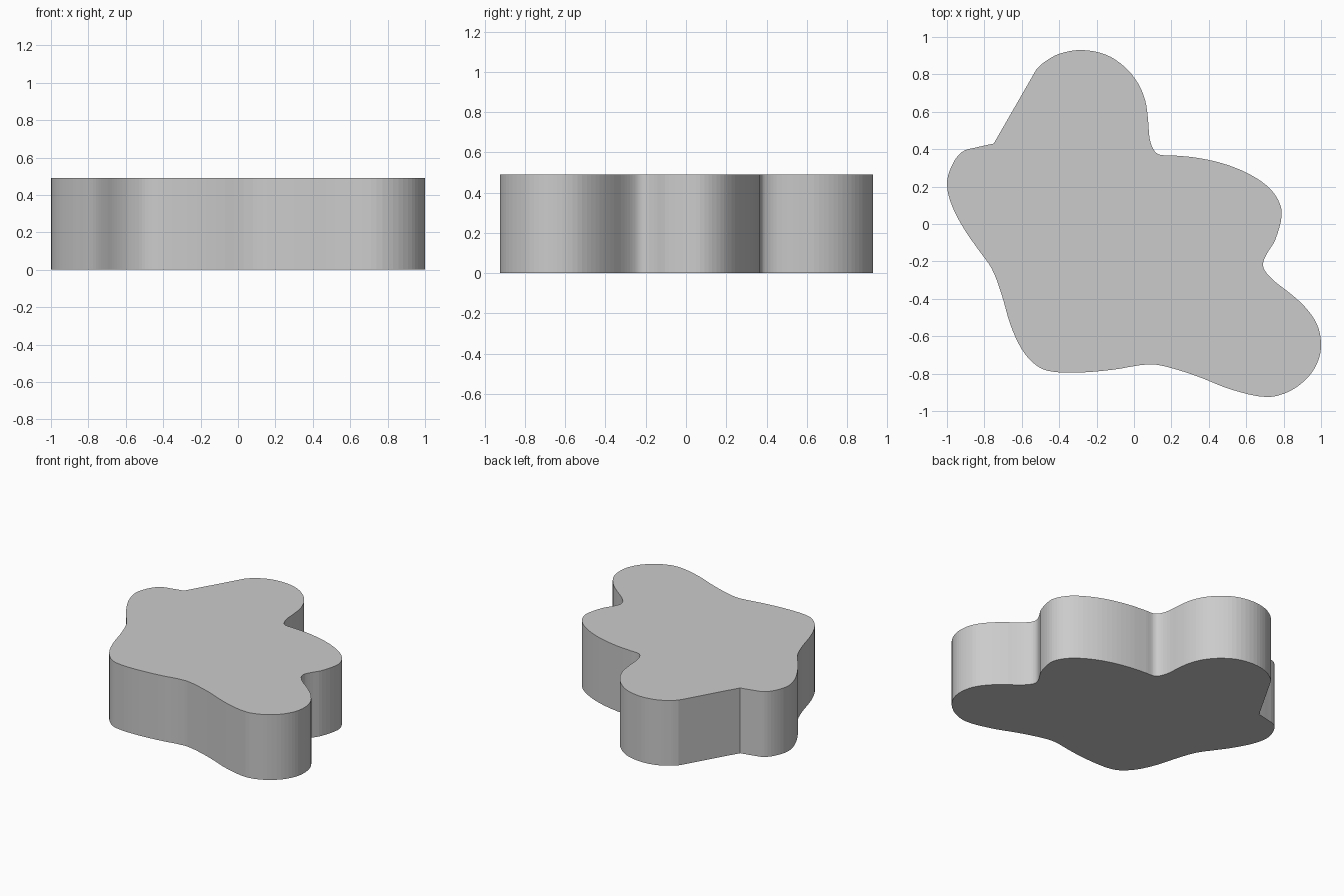
import bpy, bmesh
from mathutils import Vector
from mathutils.geometry import interpolate_bezier

if "Cube" in bpy.data.objects:
    bpy.data.objects.remove(bpy.data.objects["Cube"])

HEIGHT = 0.49
STEPS = 4

# Outline knots seen from above, counter-clockwise
KNOTS = [
    (-0.75, 0.43), (-0.84, 0.41), (-0.92, 0.385), (-0.975, 0.31), (-1.0, 0.21),
    (-0.97, 0.09), (-0.90, -0.04), (-0.83, -0.14), (-0.76, -0.24), (-0.71, -0.37),
    (-0.66, -0.54), (-0.60, -0.67), (-0.53, -0.75), (-0.46, -0.785), (-0.32, -0.795),
    (-0.12, -0.78), (0.08, -0.75), (0.18, -0.765), (0.34, -0.815), (0.52, -0.885),
    (0.71, -0.925), (0.83, -0.895), (0.93, -0.82), (0.985, -0.73), (1.0, -0.64),
    (0.98, -0.54), (0.92, -0.45), (0.84, -0.375), (0.75, -0.305), (0.70, -0.25),
    (0.69, -0.21), (0.71, -0.16), (0.755, -0.085), (0.79, 0.05), (0.77, 0.13),
    (0.71, 0.205), (0.60, 0.275), (0.47, 0.325), (0.33, 0.355), (0.20, 0.367),
    (0.14, 0.37), (0.11, 0.39), (0.085, 0.45), (0.075, 0.56), (0.06, 0.66),
    (0.02, 0.755), (-0.05, 0.84), (-0.15, 0.905), (-0.28, 0.93), (-0.40, 0.91),
    (-0.48, 0.865), (-0.52, 0.83),
]
CORNERS = {0, len(KNOTS) - 1}  # ends of the straight edge


def smooth_outline(knots):
    pts = [Vector((x, y, 0)) for x, y in knots]
    n = len(pts)

    def tangent(i, other):
        if i in CORNERS:
            return Vector((0, 0, 0))
        return (pts[(i + 1) % n] - pts[i - 1]).normalized() * other / 3

    result = []
    for i in range(n):
        j = (i + 1) % n
        a, b = pts[i], pts[j]
        d = (b - a).length
        if i in CORNERS and j in CORNERS:
            result.append(a)
            continue
        curve = interpolate_bezier(a, a + tangent(i, d), b - tangent(j, d), b, STEPS + 1)
        result += curve[:-1]
    return result


# Slab: outline face pulled straight up
bm = bmesh.new()
base = bm.faces.new([bm.verts.new(p) for p in smooth_outline(KNOTS)])
top = bmesh.ops.extrude_face_region(bm, geom=[base], use_keep_orig=True)["geom"]
bmesh.ops.translate(bm, verts=[g for g in top if isinstance(g, bmesh.types.BMVert)],
                    vec=(0, 0, HEIGHT))
bmesh.ops.recalc_face_normals(bm, faces=bm.faces)

mesh = bpy.data.meshes.new("slab")
bm.to_mesh(mesh)
bm.free()
slab = bpy.data.objects.new("slab", mesh)
bpy.context.collection.objects.link(slab)
